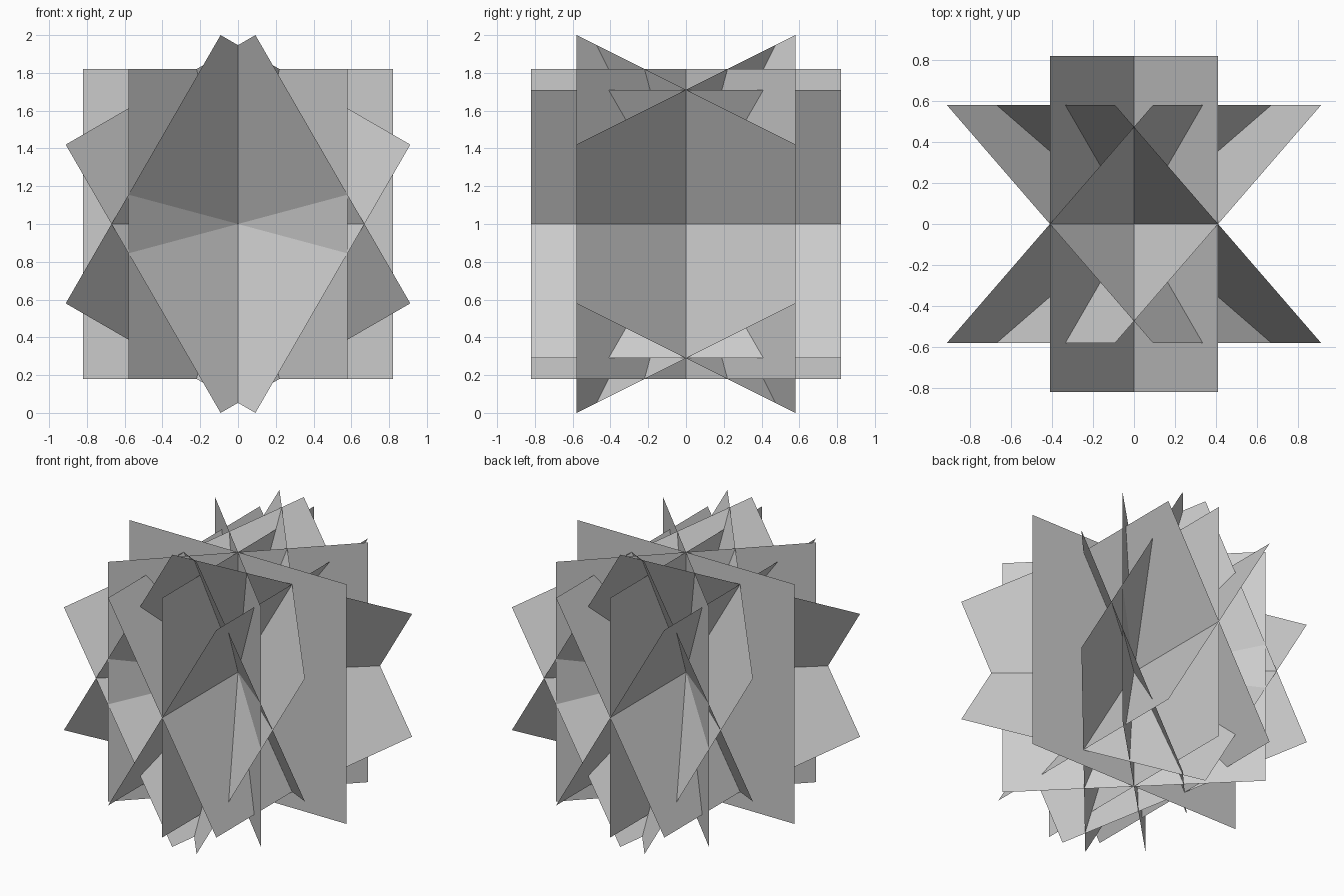
import bpy, bmesh
from math import radians
from mathutils import Matrix

if "Cube" in bpy.data.objects:
    bpy.data.objects.remove(bpy.data.objects["Cube"])

HALF = 0.82  # half side of each square card


def card(name, spin, tilt):
    """Flat square standing in the xz plane, spun about z, then tilted about y."""
    bm = bmesh.new()
    corners = [(-HALF, 0, -HALF), (HALF, 0, -HALF), (HALF, 0, HALF), (-HALF, 0, HALF)]
    bm.faces.new([bm.verts.new(c) for c in corners])
    m = (Matrix.Translation((0, 0, 1))
         @ Matrix.Rotation(radians(tilt), 4, 'Y')
         @ Matrix.Rotation(radians(spin), 4, 'Z'))
    bm.transform(m)
    mesh = bpy.data.meshes.new(name)
    bm.to_mesh(mesh)
    bm.free()
    bpy.context.collection.objects.link(bpy.data.objects.new(name, mesh))


# Upright star of four crossed cards
for spin in (0, 45, 90, 135):
    card(f"upright_card_{spin}", spin, 0)

# Two leaning stars of three cards each
for side, tilt in (("left", -30), ("right", 30)):
    for spin in (45, 90, 135):
        card(f"{side}_leaning_card_{spin}", spin, tilt)
